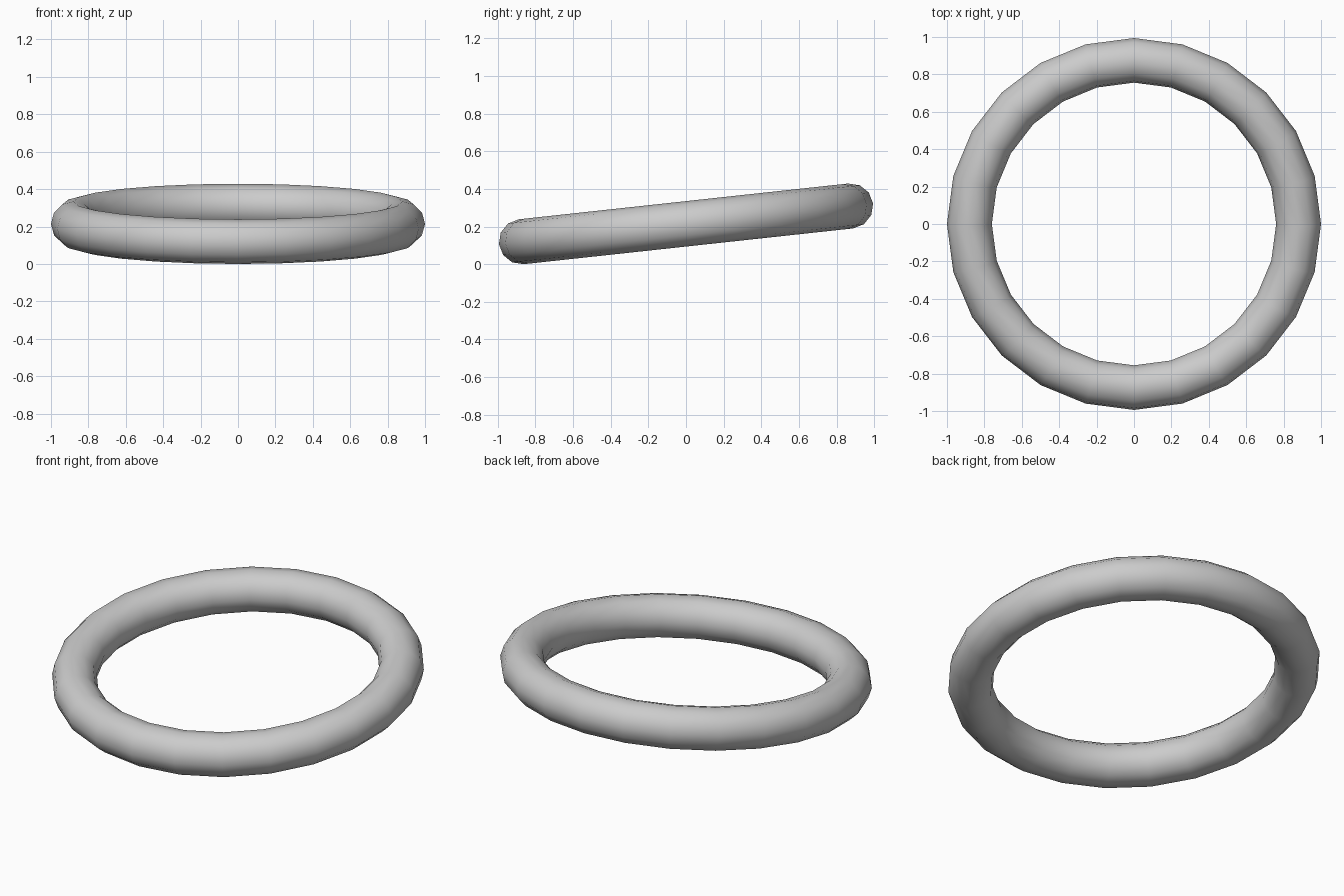
import bpy
from math import radians

if "Cube" in bpy.data.objects:
    bpy.data.objects.remove(bpy.data.objects["Cube"])

# Ring: 24 segments around, 12-sided tube, tilted up towards the back
bpy.ops.mesh.primitive_torus_add(major_segments=24, minor_segments=12,
                                 major_radius=0.88, minor_radius=0.12)
ring = bpy.context.object
ring.name = "ring"
ring.rotation_euler.x = radians(6.2)
bpy.ops.object.transform_apply(location=False, rotation=True, scale=False)

# Rest the lowest point on the floor
low = min(v.co.z for v in ring.data.vertices)
for v in ring.data.vertices:
    v.co.z -= low
bpy.ops.object.shade_smooth()
